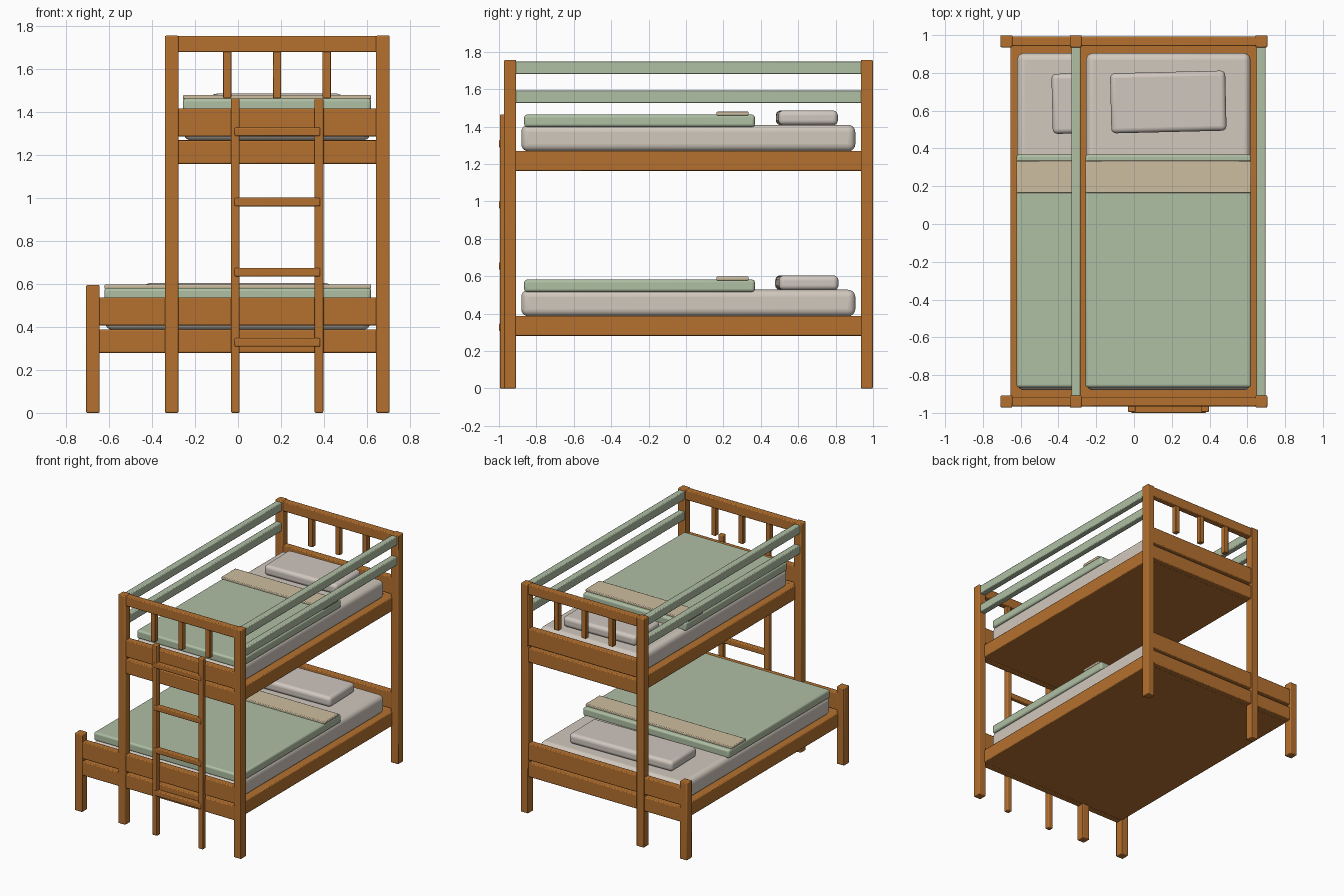
import bpy, math

if "Cube" in bpy.data.objects:
    bpy.data.objects.remove(bpy.data.objects["Cube"])


def material(name, rgb):
    m = bpy.data.materials.new(name)
    m.diffuse_color = (*rgb, 1)
    m.use_nodes = True
    m.node_tree.nodes["Principled BSDF"].inputs["Base Color"].default_value = m.diffuse_color
    return m


WOOD = material("warm wood", (0.46, 0.165, 0.028))
GREEN = material("sage green", (0.43, 0.52, 0.37))
CREAM = material("mattress cream", (0.64, 0.58, 0.51))
PILLOW = material("pillow cream", (0.63, 0.57, 0.52))
TAN = material("fold tan", (0.61, 0.51, 0.35))


def box(name, x, y, z, mat, bevel=0.006, seg=2, turn=0.0):
    """Rounded box from (min, max) ranges."""
    c = [(r[0] + r[1]) / 2 for r in (x, y, z)]
    bpy.ops.mesh.primitive_cube_add(size=1, location=c)
    o = bpy.context.object
    o.name = name
    o.scale = [r[1] - r[0] for r in (x, y, z)]
    bpy.ops.object.transform_apply(location=False, rotation=False, scale=True)
    o.rotation_euler.z = turn
    o.data.materials.append(mat)
    b = o.modifiers.new("soft edges", 'BEVEL')
    b.width, b.segments = bevel, seg
    bpy.ops.object.shade_smooth_by_angle(angle=math.radians(35))
    return o


# End frames: posts, boards, top rail and spindles at front and back
for end, yc in (("front", -0.94), ("back", 0.967)):
    post_y = (yc - 0.032, yc + 0.032)
    board_y = (yc - 0.025, yc + 0.025)
    for side, x0, top in (("low", -0.707, 0.595), ("middle", -0.34, 1.757), ("right", 0.643, 1.757)):
        box(f"{end}_{side}_post", (x0, x0 + 0.063), post_y, (0, top), WOOD)
    for bunk, x0, z0 in (("lower", -0.655, 0.28), ("upper", -0.29, 1.16)):
        box(f"{end}_{bunk}_base_board", (x0, 0.655), board_y, (z0, z0 + 0.108), WOOD)
        box(f"{end}_{bunk}_end_board", (x0, 0.655), board_y, (z0 + 0.128, z0 + 0.258), WOOD)
    box(f"{end}_top_rail", (-0.29, 0.655), board_y, (1.68, 1.755), WOOD)
    for i, xc in enumerate((-0.05, 0.181, 0.413)):
        box(f"{end}_spindle_{i + 1}", (xc - 0.019, xc + 0.019), (yc - 0.019, yc + 0.019),
            (1.465, 1.69), WOOD, 0.004)

# Bunks: platform, mattress, blanket, fold and pillow
for bunk, x0, z in (("lower", -0.655, 0.388), ("upper", -0.29, 1.27)):
    mx = (x0 + 0.036, 0.617)
    mid, half = sum(mx) / 2, (mx[1] - mx[0]) * 0.35
    box(f"{bunk}_platform", (x0, 0.655), (-0.925, 0.955), (z - 0.106, z), WOOD)
    box(f"{bunk}_mattress", mx, (-0.88, 0.905), (z - 0.002, z + 0.14), CREAM, 0.038, 5)
    box(f"{bunk}_blanket", (mx[0] - 0.003, 0.62), (-0.865, 0.368), (z + 0.129, z + 0.194), GREEN, 0.014, 3)
    box(f"{bunk}_blanket_fold", (mx[0] - 0.003, 0.62), (0.163, 0.335), (z + 0.19, z + 0.21), TAN, 0.005)
    box(f"{bunk}_pillow", (mid - half, mid + half), (0.487, 0.805), (z + 0.138, z + 0.216),
        PILLOW, 0.026, 5, math.radians(1.4))

# Guard rails along both sides of the upper bunk
for side, xc in (("left", -0.308), ("right", 0.672)):
    for level, z in (("low", (1.527, 1.592)), ("high", (1.682, 1.747))):
        box(f"{side}_{level}_guard_rail", (xc - 0.024, xc + 0.024), (-0.925, 0.95), z, GREEN)

# Ladder
for side, xc in (("left", -0.012), ("right", 0.377)):
    box(f"ladder_{side}_rail", (xc - 0.02, xc + 0.02), (-0.995, -0.955), (0, 1.465), WOOD)
for i in range(4):
    zc = 0.328 + i * 0.327
    box(f"ladder_rung_{i + 1}", (-0.016, 0.383), (-1.0, -0.964), (zc - 0.02, zc + 0.02), WOOD)
